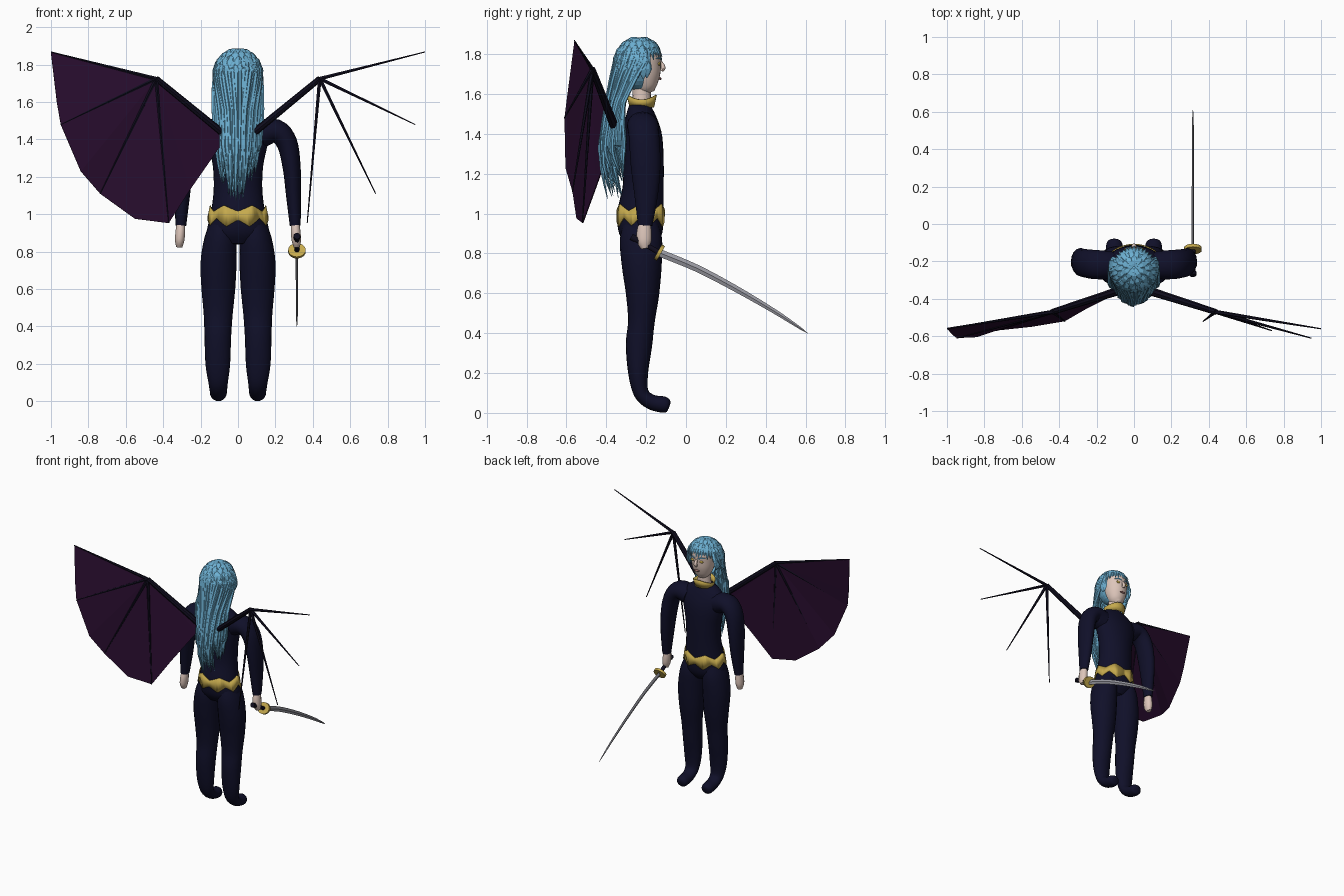
import bpy, bmesh, math, random
from mathutils import Vector

if "Cube" in bpy.data.objects:
    bpy.data.objects.remove(bpy.data.objects["Cube"])

random.seed(4)
X, Y = Vector((1, 0, 0)), Vector((0, 1, 0))


def colour(name, rgb):
    m = bpy.data.materials.new(name)
    m.diffuse_color = (*rgb, 1)
    m.use_nodes = True
    m.node_tree.nodes["Principled BSDF"].inputs["Base Color"].default_value = m.diffuse_color
    return m


SUIT = colour("midnight_cloth", (0.005, 0.005, 0.022))
BONE = colour("black_bone", (0.005, 0.004, 0.013))
MEMBRANE = colour("dark_purple", (0.022, 0.004, 0.028))
SKIN = colour("pale_skin", (0.72, 0.56, 0.49))
HAIR = colour("sky_blue", (0.15, 0.43, 0.64))
GOLD = colour("gold", (0.56, 0.40, 0.075))
STEEL = colour("steel", (0.33, 0.33, 0.37))
LIP = colour("dusky_rose", (0.35, 0.16, 0.15))


def finish(bm, name, mat, smooth=True):
    bmesh.ops.recalc_face_normals(bm, faces=bm.faces[:])
    me = bpy.data.meshes.new(name)
    bm.to_mesh(me)
    bm.free()
    me.materials.append(mat)
    ob = bpy.data.objects.new(name, me)
    bpy.context.collection.objects.link(ob)
    if smooth:
        bpy.context.view_layer.objects.active = ob
        ob.select_set(True)
        bpy.ops.object.shade_smooth_by_angle(angle=math.radians(50))
        ob.select_set(False)
    return ob


def spline(rows, sub):
    """Smooth resampling of rows of numbers."""
    out = []
    for i in range(len(rows) - 1):
        a, b = rows[max(i - 1, 0)], rows[i]
        c, d = rows[i + 1], rows[min(i + 2, len(rows) - 1)]
        for k in range(sub):
            t = k / sub
            out.append([0.5 * (2 * q + (r - p) * t + (2 * p - 5 * q + 4 * r - s) * t * t
                               + (3 * q - p - 3 * r + s) * t ** 3)
                        for p, q, r, s in zip(a, b, c, d)])
    out.append(list(rows[-1]))
    return out


def add_tube(bm, rows, axis=X, n=16, sub=4):
    """Elliptical tube along rows of (x, y, z, radius along axis, other radius)."""
    rows = spline(rows, sub)
    pts = [Vector(r[:3]) for r in rows]
    rings = []
    for i, r in enumerate(rows):
        t = (pts[min(i + 1, len(pts) - 1)] - pts[max(i - 1, 0)]).normalized()
        u = (axis - t * axis.dot(t)).normalized()
        v = t.cross(u)
        rings.append([bm.verts.new(pts[i] + u * max(r[3], 0.001) * math.cos(w) + v * max(r[4], 0.001) * math.sin(w))
                      for w in (2 * math.pi * k / n for k in range(n))])
    for a, b in zip(rings, rings[1:]):
        for k in range(n):
            bm.faces.new((a[k], a[k - 1], b[k - 1], b[k]))
    bm.faces.new(rings[0])
    bm.faces.new(rings[-1])


def tube(name, rows, mat, axis=X, n=16, sub=4, smooth=True):
    bm = bmesh.new()
    add_tube(bm, rows, axis, n, sub)
    return finish(bm, name, mat, smooth)


def blob(name, loc, size, mat):
    bm = bmesh.new()
    bmesh.ops.create_uvsphere(bm, u_segments=12, v_segments=8, radius=1)
    for v in bm.verts:
        v.co = Vector(loc) + Vector([c * s for c, s in zip(v.co, size)])
    return finish(bm, name, mat)


# Torso, neck and head
tube("torso", [(0, -.23, .84, .09, .07), (0, -.228, .9, .163, .108), (0, -.228, 1.0, .146, .116),
               (0, -.215, 1.13, .13, .103), (0, -.213, 1.26, .135, .101), (0, -.215, 1.38, .16, .096),
               (0, -.225, 1.46, .17, .083), (0, -.23, 1.515, .125, .066), (0, -.23, 1.55, .06, .05)], SUIT, n=28)
tube("neck", [(0, -.225, 1.52, .055, .05), (0, -.222, 1.6, .046, .046), (0, -.225, 1.68, .046, .046)], SKIN)
tube("head", [(0, -.185, 1.605, .022, .03), (0, -.195, 1.63, .053, .052), (0, -.207, 1.68, .075, .078),
              (0, -.215, 1.74, .085, .09), (0, -.22, 1.8, .085, .094), (0, -.225, 1.85, .06, .065),
              (0, -.225, 1.868, .02, .02)], SKIN, n=24)
tube("nose", [(0, -.128, 1.765, .007, .006), (0, -.115, 1.735, .013, .012), (0, -.122, 1.715, .012, .008)], SKIN, n=8)
blob("mouth", (0, -.130, 1.678, ), (.024, .007, .007), LIP)
for s, side in ((-1, "left"), (1, "right")):
    blob(side + "_eye", (s * .036, -.134, 1.752), (.018, .007, .009), GOLD)
    tube(side + "_eyebrow", [(s * .014, -.124, 1.772, .005, .004), (s * .036, -.129, 1.782, .005, .004),
                             (s * .06, -.150, 1.778, .003, .003)], HAIR, axis=Vector((0, 0, 1)), n=6)


def band(name, n, lo, hi):
    """Closed strip; lo and hi give (rx, ry, cy, z) at an angle."""
    bm = bmesh.new()
    cols = []
    for k in range(n):
        a = 2 * math.pi * k / n
        cols.append([bm.verts.new((rx * math.sin(a), cy + ry * math.cos(a), z))
                     for rx, ry, cy, z in (lo(a), hi(a))])
    for k in range(n):
        (a, b), (c, d) = cols[k - 1], cols[k]
        bm.faces.new((a, c, d, b))
    ob = finish(bm, name, GOLD)
    mod = ob.modifiers.new("thickness", "SOLIDIFY")
    mod.thickness = 0.006


# Zigzag belt and flared collar
def zigzag(a, count):
    return abs((a * count / (2 * math.pi)) % 1 * 2 - 1)


band("belt", 96, lambda a: (.164, .121, -.228, .93 + .04 * zigzag(a, 8) + .012 * abs(math.sin(a))),
     lambda a: (.150, .121, -.227, 1.015 + .033 * zigzag(a + math.pi / 6, 6)))
band("collar", 32, lambda a: (.062, .056, -.222, 1.535),
     lambda a: (.076, .070, -.222, 1.585 + .012 * math.cos(2 * a)))

for s, side in ((-1, "left"), (1, "right")):
    # Leg and foot in one sweep
    tube(side + "_leg", [(s * .085, -.228, .96, .06, .085), (s * .094, -.226, .87, .085, .106),
                         (s * .104, -.222, .74, .096, .1), (s * .105, -.218, .6, .09, .084),
                         (s * .106, -.224, .46, .077, .067), (s * .108, -.236, .34, .071, .066),
                         (s * .108, -.24, .2, .066, .05), (s * .106, -.225, .1, .052, .038),
                         (s * .105, -.175, .055, .046, .038), (s * .105, -.115, .042, .044, .041),
                         (s * .105, -.09, .038, .034, .032), (s * .105, -.082, .036, .012, .012)], SUIT, n=20)
    # Sleeve and hand
    tube(side + "_arm", [(s * .12, -.22, 1.43, .075, .075), (s * .205, -.217, 1.445, .078, .063),
                         (s * .262, -.21, 1.38, .076, .056), (s * .287, -.203, 1.25, .075, .048),
                         (s * .297, -.2, 1.1, .06, .04), (s * .306, -.205, .94, .036, .029)], SUIT, axis=Y)
    tube(side + "_hand", [(s * .306, -.206, .96, .028, .022), (s * .308, -.21, .91, .037, .027),
                          (s * .312, -.21, .86, .036, .026), (s * .314, -.205, .825, .02, .017)], SKIN, axis=Y, n=10)

# Curved sword
tube("sword_handle", [(.315, -.265, .878, .014, .014), (.315, -.20, .842, .013, .013),
                      (.315, -.13, .802, .014, .014)], BONE, n=10)
tube("sword_pommel", [(.315, -.275, .884, .018, .018), (.315, -.255, .873, .018, .018)], BONE, n=10, sub=1)
tube("sword_guard", [(.315, -.142, .809, .047, .042), (.315, -.126, .80, .047, .042)], GOLD, n=20, sub=1)
tube("sword_blade", [(.315, -.13, .802, .007, .019), (.315, .05, .728, .007, .018), (.315, .245, .626, .006, .016),
                     (.315, .44, .512, .005, .012), (.315, .56, .434, .004, .007), (.315, .61, .4, .001, .001)],
     STEEL, n=4, smooth=False)

# Wings: bones on both sides, membrane on one
ROOT, ELBOW = (.09, -.36, 1.44), (.437, -.47, 1.725)
TIPS = [(1, -.56, 1.868), (.947, -.61, 1.48), (.736, -.57, 1.11), (.37, -.52, .953)]
EDGE = [TIPS[0], (.968, -.595, 1.6), TIPS[1], (.84, -.605, 1.23), TIPS[2], (.55, -.55, .976),
        TIPS[3], (.257, -.455, 1.13), (.09, -.37, 1.37), ROOT]
for s, side in ((-1, "left"), (1, "right")):
    flip = lambda p: (s * p[0], p[1], p[2])
    bm = bmesh.new()
    add_tube(bm, [flip(ROOT) + (.023, .02), flip(ELBOW) + (.016, .016)], Y, 8, 1)
    for tip in TIPS:
        add_tube(bm, [flip(ELBOW) + (.011, .011), flip(tip) + (.003, .003)], Y, 6, 1)
    finish(bm, side + "_wing_bones", BONE, False)
bm = bmesh.new()
hub = bm.verts.new((-ELBOW[0], ELBOW[1], ELBOW[2]))
rim = [bm.verts.new((-p[0], p[1], p[2])) for p in EDGE]
for a, b in zip(rim, rim[1:]):
    bm.faces.new((hub, a, b))
finish(bm, "left_wing_membrane", MEMBRANE, False).modifiers.new("thickness", "SOLIDIFY").thickness = 0.005


# Hair: scalp, overlapping clumps, fringe and long hanging locks
def scalp(a, phi, k=1.0):
    return (.122 * k * math.sin(phi) * math.sin(a), -.235 - .12 * k * math.sin(phi) * math.cos(a),
            1.745 + .132 * k * math.cos(phi))


bm = bmesh.new()
bmesh.ops.create_uvsphere(bm, u_segments=24, v_segments=14, radius=1)
for v in bm.verts:
    v.co = (v.co.x * .118, v.co.y * .114 - .235, v.co.z * .128 + 1.745)
bmesh.ops.delete(bm, geom=[f for f in bm.faces if f.calc_center_median().z < 1.81
                           and f.calc_center_median().y > -.215], context="FACES")
finish(bm, "hair_scalp", HAIR, False)


def lock(bm, a, pts, w, d):
    shape = [.7] + [1] * (len(pts) - 2) + [.12]
    add_tube(bm, [tuple(p) + (w * f, d * f) for p, f in zip(pts, shape)],
             Vector((math.cos(a), math.sin(a), 0)), 6, 2)


bm = bmesh.new()
for row, phi in enumerate((.05, .35, .7, 1.05, 1.4)):
    count = 10 + 4 * row
    for i in range(count):
        a = (i + .5 * (row % 2)) / count * 2 * math.pi - math.pi + random.uniform(-.08, .08)
        if row > 1 and abs(a) > 2.0:
            continue
        end = phi + random.uniform(.5, .7)
        lock(bm, a, [scalp(a, phi, 1.0), scalp(a, (phi + end) / 2, 1.05), scalp(a, end, 1.08)], .024, .010)
finish(bm, "hair_clumps", HAIR, False)

bm = bmesh.new()
for i in range(13):
    a = math.pi + (i / 6 - 1) * 1.1
    end = random.uniform(1.1, 1.25) + .3 * abs(i / 6 - 1) ** 3
    lock(bm, a, [scalp(a, .35), scalp(a, .75, 1.04), scalp(a, end, 1.02)], .019, .009)
finish(bm, "hair_fringe", HAIR, False)

bm = bmesh.new()
for layer, count in enumerate((24, 19, 13)):
    for i in range(count):
        s = 2 * (i + .5) / count - 1
        a, dy = s * 1.9, layer * .028
        low = 1.03 + .15 * abs(s) + random.uniform(0, .17)
        pts = [scalp(a, .9), scalp(a, 1.4, 1.04)]
        for z, w, y in ((1.56, .13, -.395), (1.37, .117, -.427), (.5 * (1.37 + low), .105, -.422), (low, .095, -.39)):
            pts.append((w * s + random.uniform(-.006, .006),
                        min(y + dy + .095 * s * s, -.315) + random.uniform(-.006, .006), z))
        lock(bm, a * .4, pts, random.uniform(.011, .016), .010)
finish(bm, "hair_long_locks", HAIR, False)
